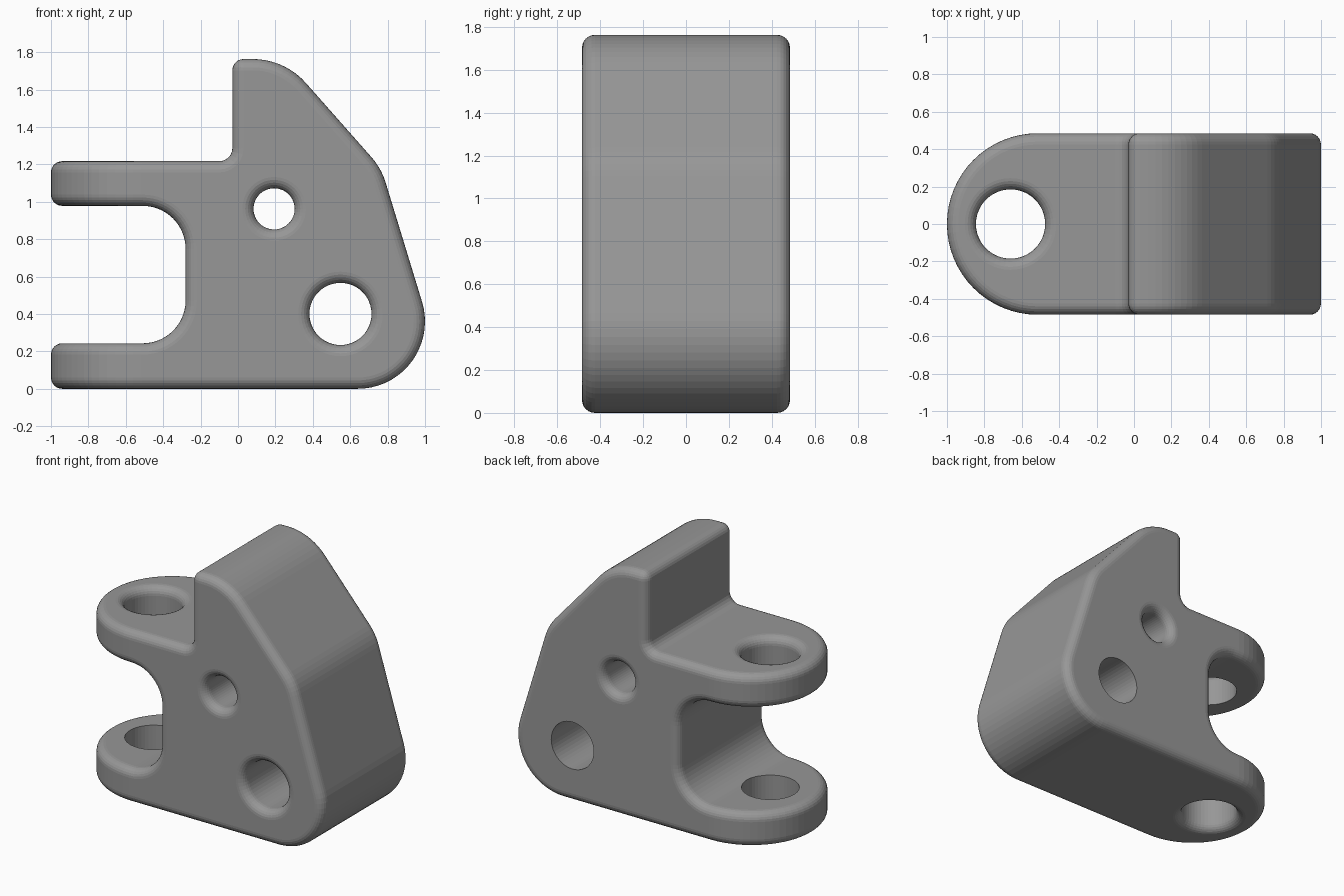
import bpy, math
from mathutils import Vector

if "Cube" in bpy.data.objects:
    bpy.data.objects.remove(bpy.data.objects["Cube"])

ROUND = 0.06      # edge rounding
HALF_W = 0.485    # half depth of the bracket


def rounded(corners):
    """Polygon from (x, y, radius, steps); radius 0 keeps the corner sharp."""
    out, n = [], len(corners)
    for i, (x, y, r, steps) in enumerate(corners):
        p = Vector((x, y))
        if r == 0:
            out.append(p)
            continue
        d1 = (Vector(corners[i - 1][:2]) - p).normalized()
        d2 = (Vector(corners[(i + 1) % n][:2]) - p).normalized()
        h = d1.angle(d2) / 2
        c = p + (d1 + d2).normalized() * r / math.sin(h)
        s, e = p + d1 * r / math.tan(h) - c, p + d2 * r / math.tan(h) - c
        a0 = math.atan2(s.y, s.x)
        sweep = math.atan2(s.x * e.y - s.y * e.x, s.dot(e))
        for k in range(steps + 1):
            a = a0 + sweep * k / steps
            out.append(c + Vector((math.cos(a), math.sin(a))) * r)
    return out


def skin(name, rings):
    """Closed solid from a stack of equal-length rings."""
    n = len(rings[0])
    verts = [v for ring in rings for v in ring]
    faces = [(j * n + i, j * n + (i + 1) % n, (j + 1) * n + (i + 1) % n, (j + 1) * n + i)
             for j in range(len(rings) - 1) for i in range(n)]
    faces += [tuple(reversed(range(n))), tuple(range(len(verts) - n, len(verts)))]
    me = bpy.data.meshes.new(name)
    me.from_pydata(verts, [], faces)
    ob = bpy.data.objects.new(name, me)
    bpy.context.collection.objects.link(ob)
    return ob


def hole_cutter(name, loc, rot_x, r, lo, hi, flare_lo, flare_hi, n=48):
    """Round cutter along local z, with optional rounded mouths at lo and hi."""
    quarter = [math.radians(a) for a in range(0, 91, 15)]
    mouth = [(r + ROUND * (1 - math.cos(a)), ROUND * (math.sin(a) - 1)) for a in quarter]
    prof = [(q, lo - z) for q, z in reversed(mouth)] if flare_lo else [(r, lo)]
    prof += [(q, hi + z) for q, z in mouth] if flare_hi else [(r, hi)]
    prof = [(prof[0][0], lo - 0.1)] + prof + [(prof[-1][0], hi + 0.1)]
    ob = skin(name, [[(q * math.cos(math.tau * i / n), q * math.sin(math.tau * i / n), z)
                      for i in range(n)] for q, z in prof])
    ob.location, ob.rotation_euler.x = loc, rot_x
    ob.hide_render = True
    return ob


def boolean(ob, other, op):
    m = ob.modifiers.new(op.lower(), 'BOOLEAN')
    m.object, m.operation, m.solver = other, op, 'EXACT'


# Side profile (x, z): fork with two lugs on the left, sloped back on the right
side = rounded([(-1.1, 0, 0, 0), (1.126, 0, 0.36, 18), (0.766, 1.179, 0.36, 5),
                (0.25, 1.763, 0.38, 9), (-0.03, 1.763, 0, 0), (-0.03, 1.217, 0.07, 6),
                (-1.1, 1.217, 0, 0), (-1.1, 0.978, 0, 0), (-0.28, 0.978, 0.23, 14),
                (-0.28, 0.243, 0.23, 14), (-1.1, 0.243, 0, 0)])
body = skin("bracket_body", [[(p.x, y, p.y) for p in side] for y in (0.6, -0.6)])

# Plan outline: semicircular lug ends
cx = -1 + HALF_W
plan = [(cx + HALF_W * math.cos(a), HALF_W * math.sin(a))
        for a in (math.pi / 2 + math.pi * k / 32 for k in range(33))]
plan += [(1.2, -HALF_W), (1.2, HALF_W)]
plan_solid = skin("plan_cutter", [[(x, y, z) for x, y in plan] for z in (-0.2, 2.0)])
plan_solid.hide_render = True
boolean(body, plan_solid, 'INTERSECT')

# Rounded outer edges
bev = body.modifiers.new("edge_round", 'BEVEL')
bev.width, bev.segments = ROUND, 6
bev.limit_method, bev.angle_limit = 'ANGLE', math.radians(35)
bev.use_clamp_overlap = False

# Holes: through both lugs, small cross hole, large cross hole (mouth on front only)
quarter_turn = math.pi / 2
holes = [
    hole_cutter("lug_hole_cutter", (-0.66, 0, 0), 0, 0.185, 0, 1.217, True, True),
    hole_cutter("small_hole_cutter", (0.193, 0, 0.962), quarter_turn, 0.11, -HALF_W, HALF_W, True, True),
    hole_cutter("large_hole_cutter", (0.548, 0, 0.4), quarter_turn, 0.166, -HALF_W, HALF_W, False, True),
]
for h in holes:
    boolean(body, h, 'DIFFERENCE')

# Bake the result and drop the helpers; finely faceted, flat shading
bpy.context.view_layer.objects.active = body
for ob in bpy.context.scene.objects:
    ob.select_set(ob == body)
bpy.ops.object.convert(target='MESH')
for ob in holes + [plan_solid]:
    bpy.data.objects.remove(ob)
bpy.ops.object.shade_flat()

# Darker grey
grey = bpy.data.materials.new("dark_grey")
grey.diffuse_color = (0.31, 0.31, 0.31, 1)
grey.use_nodes = True
grey.node_tree.nodes["Principled BSDF"].inputs["Base Color"].default_value = grey.diffuse_color
body.data.materials.clear()
body.data.materials.append(grey)
